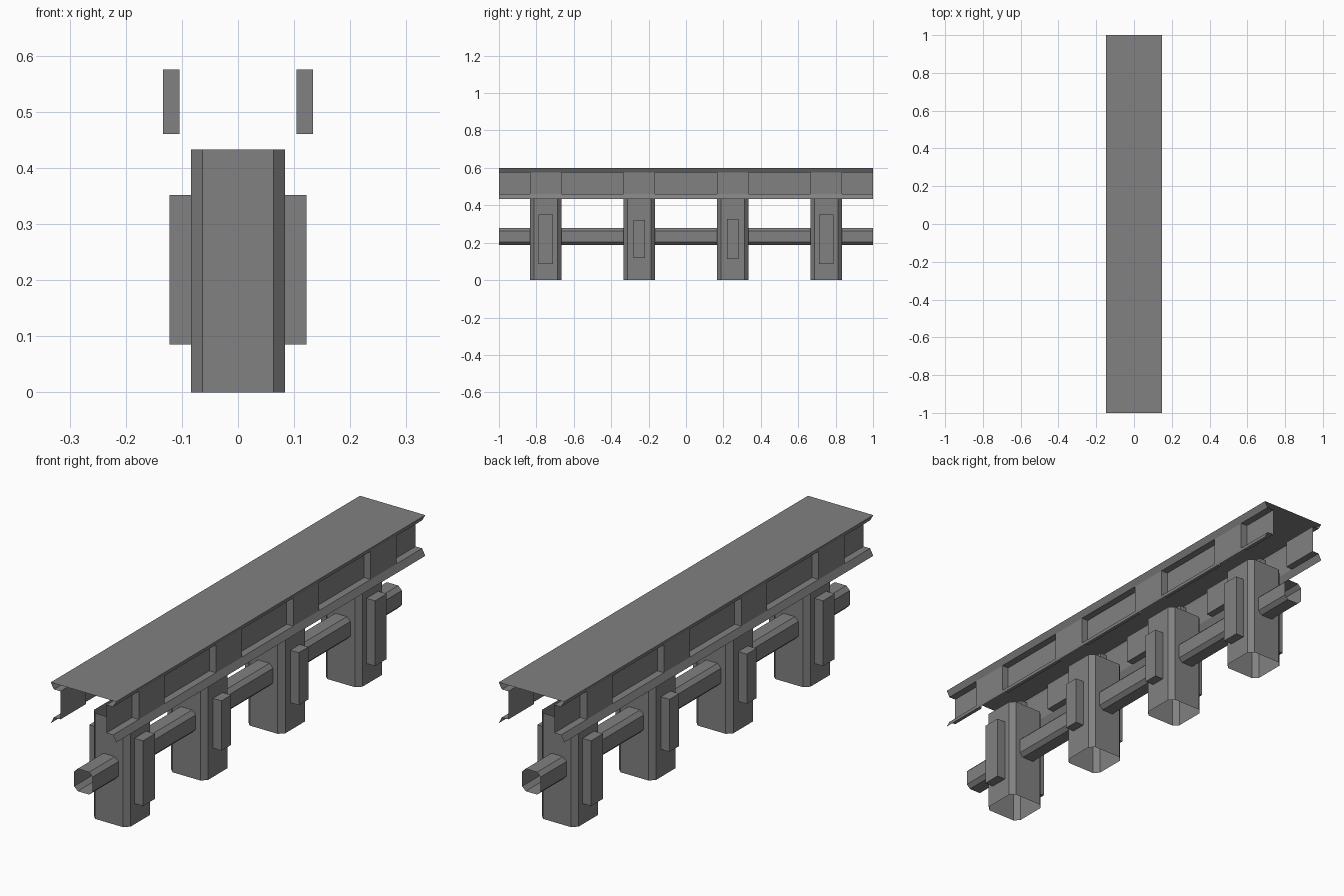
import bpy, bmesh
from mathutils import Vector

if "Cube" in bpy.data.objects:
    bpy.data.objects.remove(bpy.data.objects["Cube"])

grey = bpy.data.materials.new("mid_grey")
grey.diffuse_color = (0.22, 0.22, 0.22, 1)
grey.use_nodes = True
grey.node_tree.nodes["Principled BSDF"].inputs["Base Color"].default_value = grey.diffuse_color


def make(name, quads, mirror=False):
    """Sheet object from (corner list, outward direction) pairs."""
    bm = bmesh.new()
    for pts, out in quads:
        f = bm.faces.new([bm.verts.new(p) for p in pts])
        f.normal_update()
        if f.normal.dot(Vector(out)) < 0:
            f.normal_flip()
    bmesh.ops.remove_doubles(bm, verts=bm.verts, dist=1e-5)
    me = bpy.data.meshes.new(name)
    bm.to_mesh(me)
    bm.free()
    me.materials.append(grey)
    ob = bpy.data.objects.new(name, me)
    bpy.context.collection.objects.link(ob)
    if mirror:
        ob.modifiers.new("mirror", 'MIRROR').use_axis = (True, False, False)
    return ob


def octagon(a, b, c):
    """Rectangle outline, half sizes a and b, with corners cut by c."""
    return [(a, c - b), (a, b - c), (a - c, b), (c - a, b),
            (-a, b - c), (-a, c - b), (c - a, -b), (a - c, -b)]


def tube(name, outline, place, lo, hi):
    """Open-ended tube; place maps (u, v, w) into space."""
    quads = []
    for i, p in enumerate(outline):
        q = outline[(i + 1) % len(outline)]
        mid = Vector(place((p[0] + q[0]) / 2, (p[1] + q[1]) / 2, lo))
        quads.append(([place(*p, lo), place(*q, lo), place(*q, hi), place(*p, hi)],
                      mid - Vector(place(0, 0, lo))))
    return make(name, quads)


P = 1 / 12                       # post half width
POSTS = (-0.75, -0.25, 0.25, 0.75)
cuts = [-1.0] + [y + s * P for y in POSTS for s in (-1, 1)] + [1.0]

# Top deck
W = 0.148
make("deck_top", [([(-W, -1, .6), (W, -1, .6), (W, 1, .6), (-W, 1, .6)], (0, 0, 1))])

# Flared side sheets with a recessed pocket between posts
XO, XI, ZT, ZB = 0.134, 0.104, 0.575, 0.46
side = []
for i, (a, b) in enumerate(zip(cuts, cuts[1:])):
    def strip(x0, z0, x1, z1, out):
        side.append(([(x0, a, z0), (x0, b, z0), (x1, b, z1), (x1, a, z1)], out))
    strip(W, .6, XO, ZT, (1, 0, 0))
    strip(XO, ZB, W, .433, (1, 0, 0))
    if i % 2:
        strip(XO, ZT, XO, ZB, (1, 0, 0))
    else:
        strip(XI, ZT, XI, ZB, (1, 0, 0))
        strip(XO, ZT, XI, ZT, (0, 0, -1))
        strip(XI, ZB, XO, ZB, (0, 0, 1))
        for y, d in ((a, 1), (b, -1)):
            if abs(y) < 0.99:
                side.append(([(XI, y, ZB), (XO, y, ZB), (XO, y, ZT), (XI, y, ZT)],
                             (0, d, 0)))
make("deck_sides", side, mirror=True)

# Posts with raised plates on both sides
for y, w, z0, z1 in zip(POSTS, (.038, .031, .031, .038),
                        (.085, .118, .113, .085), (.352, .322, .328, .352)):
    tube("post", octagon(P, P, .02), lambda u, v, t: (u, y + v, t), 0, .433)
    x0, x1, a, b = P, .122, y - w, y + w
    make("post_side_plate", [
        ([(x1, a, z0), (x1, b, z0), (x1, b, z1), (x1, a, z1)], (1, 0, 0)),
        ([(x0, a, z0), (x1, a, z0), (x1, a, z1), (x0, a, z1)], (0, -1, 0)),
        ([(x0, b, z0), (x1, b, z0), (x1, b, z1), (x0, b, z1)], (0, 1, 0)),
        ([(x0, a, z0), (x1, a, z0), (x1, b, z0), (x0, b, z0)], (0, 0, -1)),
        ([(x0, a, z1), (x1, a, z1), (x1, b, z1), (x0, b, z1)], (0, 0, 1)),
    ], mirror=True)

# Lower rail between the posts
for a, b in zip(cuts[0::2], cuts[1::2]):
    tube("lower_rail", octagon(.042, .046, .016),
         lambda u, v, t: (u, t, .233 + v), a, b)
